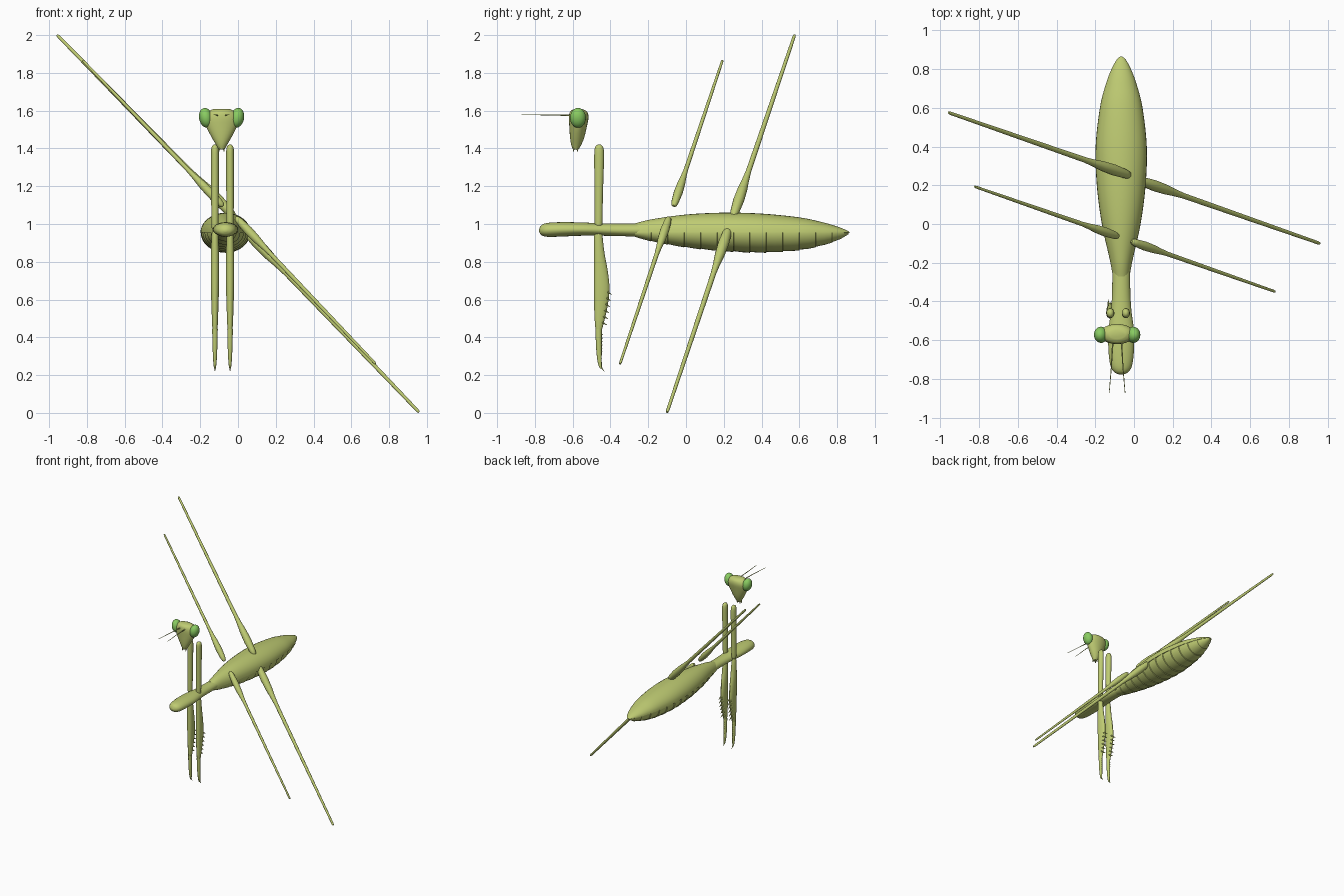
import bpy, bmesh, math
from mathutils import Vector, Matrix

if "Cube" in bpy.data.objects:
    bpy.data.objects.remove(bpy.data.objects["Cube"], do_unlink=True)


def material(name, rgb):
    m = bpy.data.materials.new(name)
    m.use_nodes = True
    m.diffuse_color = (*rgb, 1)
    m.node_tree.nodes["Principled BSDF"].inputs["Base Color"].default_value = (*rgb, 1)
    return m


GREEN = material("leaf green", (0.52, 0.60, 0.17))
EYE = material("eye green", (0.25, 0.60, 0.12))


def finish(name, bm, mat, angle=40):
    bmesh.ops.recalc_face_normals(bm, faces=bm.faces)
    me = bpy.data.meshes.new(name)
    bm.to_mesh(me)
    bm.free()
    me.materials.append(mat)
    ob = bpy.data.objects.new(name, me)
    bpy.context.collection.objects.link(ob)
    bpy.ops.object.select_all(action='DESELECT')
    bpy.context.view_layer.objects.active = ob
    ob.select_set(True)
    bpy.ops.object.shade_smooth_by_angle(angle=math.radians(angle))
    return ob


def smooth(rows, steps=4):
    """Catmull-Rom resampling of profile rows."""
    out = []
    for i in range(len(rows) - 1):
        p = [rows[max(0, min(len(rows) - 1, i + k))] for k in (-1, 0, 1, 2)]
        for s in range(steps):
            t = s / steps
            out.append([0.5 * (2*b + (c-a)*t + (2*a-5*b+4*c-d)*t*t + (3*b-a-3*c+d)*t**3)
                        for a, b, c, d in zip(*p)])
    return out + [list(rows[-1])]


def loft(bm, rows, axes, origin=(0, 0, 0), n=20):
    """Rows are (t, centre u, centre v, radius u, radius +v, radius -v)."""
    u, v, w = (Vector(a) for a in axes)
    rings = []
    for t, cu, cv, ru, up, down in rows:
        ring = []
        for k in range(n):
            a = math.tau * k / n
            s = math.sin(a)
            ring.append(bm.verts.new(Vector(origin) + w * t + u * (cu + ru * math.cos(a))
                                     + v * (cv + s * (up if s > 0 else down))))
        rings.append(ring)
    for r0, r1 in zip(rings, rings[1:]):
        for k in range(n):
            bm.faces.new((r0[k], r0[k-1], r1[k-1], r1[k]))
    bm.faces.new(rings[0])
    bm.faces.new(rings[-1])


def cone(bm, a, b, r0, r1=0.0005, n=8):
    a, b = Vector(a), Vector(b)
    d = b - a
    m = Matrix.Translation((a + b) / 2) @ d.to_track_quat('Z', 'Y').to_matrix().to_4x4()
    bmesh.ops.create_cone(bm, cap_ends=True, segments=n, radius1=r0, radius2=r1,
                          depth=d.length, matrix=m)


ALONG_Y = ((1, 0, 0), (0, 0, 1), (0, 1, 0))
ALONG_Z = ((1, 0, 0), (0, 1, 0), (0, 0, 1))
BODY_X, SEAM = -0.066, 0.955

# Abdomen outline: y, half width, height above the seam, depth below it
outline = [(-0.27, .043, .048, .024), (-0.18, .06, .07, .048), (0, .1, .095, .08),
           (.2, .126, .105, .1), (.4, .132, .1, .108), (.6, .11, .08, .095),
           (.72, .08, .055, .07), (.8, .05, .032, .043), (.85, .022, .012, .018),
           (.865, .003, .002, .003)]
fine = smooth(outline, 8)


def outline_at(y):
    for a, b in zip(fine, fine[1:]):
        if y <= b[0]:
            f = (y - a[0]) / (b[0] - a[0])
            return [p + (q - p) * f for p, q in zip(a, b)]
    return fine[-1]


# Closed wings cover the upper half
bm = bmesh.new()
loft(bm, [(y, BODY_X, SEAM, w, up, .003) for y, w, up, _ in fine], ALONG_Y, n=32)
finish("wing_cover", bm, GREEN)

# Segmented abdomen: each segment overlaps the next one with a small step
bm = bmesh.new()
rows, count, y0, y1 = [], 13, -0.27, 0.863
for i in range(count):
    for f, grow in ((0, .955), (.5, .985), (.97, 1.0)):
        y = y0 + (y1 - y0) * (i + f) / count
        _, w, up, down = outline_at(y)
        rows.append((y, BODY_X, SEAM, w * grow * .99, up * .85, down * grow))
loft(bm, rows, ALONG_Y, n=32)
finish("abdomen", bm, GREEN, 25)

# Long neck-like thorax
bm = bmesh.new()
loft(bm, smooth([(-.778, BODY_X, .965, .008, .006, .006), (-.765, BODY_X, .966, .036, .028, .025),
                 (-.73, BODY_X, .968, .056, .038, .036), (-.65, BODY_X, .97, .066, .04, .036),
                 (-.55, BODY_X, .97, .066, .038, .032), (-.45, BODY_X, .968, .053, .036, .03),
                 (-.35, BODY_X, .966, .047, .036, .03), (-.22, BODY_X, .966, .046, .036, .034)]),
     ALONG_Y, n=24)
finish("thorax", bm, GREEN)

# Triangular head
HEAD_X = -0.087
bm = bmesh.new()
loft(bm, smooth([(1.395, HEAD_X, -.583, .016, .014, .016), (1.42, HEAD_X, -.58, .03, .026, .028),
                 (1.46, HEAD_X, -.578, .053, .04, .036), (1.52, HEAD_X, -.572, .083, .048, .046),
                 (1.565, HEAD_X, -.568, .09, .052, .052), (1.595, HEAD_X, -.568, .07, .044, .046),
                 (1.608, HEAD_X, -.568, .045, .02, .025)], 3), ALONG_Z, n=24)
finish("head", bm, GREEN)

# Eyes, feelers and mouthparts, mirrored about the head
eyes, feelers, mouth = bmesh.new(), bmesh.new(), bmesh.new()
for s in (-1, 1):
    m = (Matrix.Translation((HEAD_X + s * .083, -.572, 1.562)) @ Matrix.Rotation(s * .2, 4, 'Y')
         @ Matrix.Diagonal((.036, .042, .053, 1)))
    bmesh.ops.create_uvsphere(eyes, u_segments=24, v_segments=14, radius=1, matrix=m)
    cone(feelers, (HEAD_X + s * .022, -.6, 1.575), (HEAD_X + s * .03, -.74, 1.578), .004, .0025)
    cone(feelers, (HEAD_X + s * .03, -.74, 1.578), (HEAD_X + s * .041, -.872, 1.578), .0025, .0015)
    for dy in (-.012, .008):
        cone(mouth, (HEAD_X + s * .01, -.583 + dy, 1.41), (HEAD_X + s * .014, -.583 + dy, 1.383), .006, .002)
finish("eyes", eyes, EYE)
finish("feelers", feelers, GREEN)
finish("mouthparts", mouth, GREEN)

# Grasping front legs: upper arm, spiny thigh, hooked shin
for side, x in (("right", -.122), ("left", -.042)):
    bm = bmesh.new()
    loft(bm, smooth([(.975, x, -.464, .012, .012, .012), (.99, x, -.463, .018, .02, .02),
                     (1.15, x, -.462, .02, .022, .022), (1.35, x, -.46, .021, .026, .026),
                     (1.405, x, -.46, .018, .022, .022), (1.42, x, -.46, .006, .008, .008)]),
         ALONG_Z, n=16)
    finish(side + "_front_upper_arm", bm, GREEN)

    bm = bmesh.new()
    loft(bm, smooth([(.43, x, -.462, .012, .014, .014), (.47, x, -.462, .015, .025, .02),
                     (.55, x, -.46, .018, .042, .026), (.65, x, -.46, .021, .055, .028),
                     (.75, x, -.46, .022, .046, .028), (.85, x, -.462, .021, .03, .026),
                     (.95, x, -.464, .017, .02, .022), (.985, x, -.464, .009, .01, .01)]),
         ALONG_Z, n=16)
    finish(side + "_front_thigh", bm, GREEN)

    bm = bmesh.new()
    loft(bm, smooth([(.235, x, -.45, .004, .005, .005), (.26, x, -.456, .008, .01, .01),
                     (.33, x, -.461, .012, .015, .014), (.445, x, -.463, .015, .017, .017)]),
         ALONG_Z, n=12)
    cone(bm, (x, -.452, .245), (x, -.433, .22), .006)
    finish(side + "_front_shin", bm, GREEN)

    bm = bmesh.new()
    for i in range(6):
        z = .64 - i * .032
        y = -.41 - i * .0055
        for dx in (-.009, .009):
            cone(bm, (x + dx, y - .004, z), (x + dx * 1.3, y + .02, z - .016), .006)
    for i in range(9):
        z = .42 - i * .018
        cone(bm, (x, -.452 - i * .0005, z), (x, -.437 - i * .001, z - .008), .004)
    finish(side + "_front_spines", bm, GREEN)

# Walking legs: thick thigh tapering to a long thin shin
LEGS = {"right_hind": ((-.02, .25, 1.04), (-.957, .575, 2.0), 1.0),
        "left_hind": ((.02, .228, .985), (.958, -.1, .004), 1.0),
        "right_middle": ((-.08, -.065, 1.095), (-.822, .193, 1.866), .82),
        "left_middle": ((-.012, -.09, 1.035), (.728, -.349, .26), .82)}
for name, (a, b, k) in LEGS.items():
    a, b = Vector(a), Vector(b)
    w = (b - a).normalized()
    u = w.orthogonal().normalized()
    rows = [(f * (b - a).length, 0, 0, r * k, r * k, r * k) for f, r in
            ((0, .008), (.008, .018), (.03, .024), (.09, .029), (.15, .026), (.2, .019),
             (.25, .0145), (.5, .0125), (.8, .01), (.99, .0085), (1, .006))]
    bm = bmesh.new()
    loft(bm, rows, (u, w.cross(u), w), a, 14)
    finish(name + "_leg", bm, GREEN)
